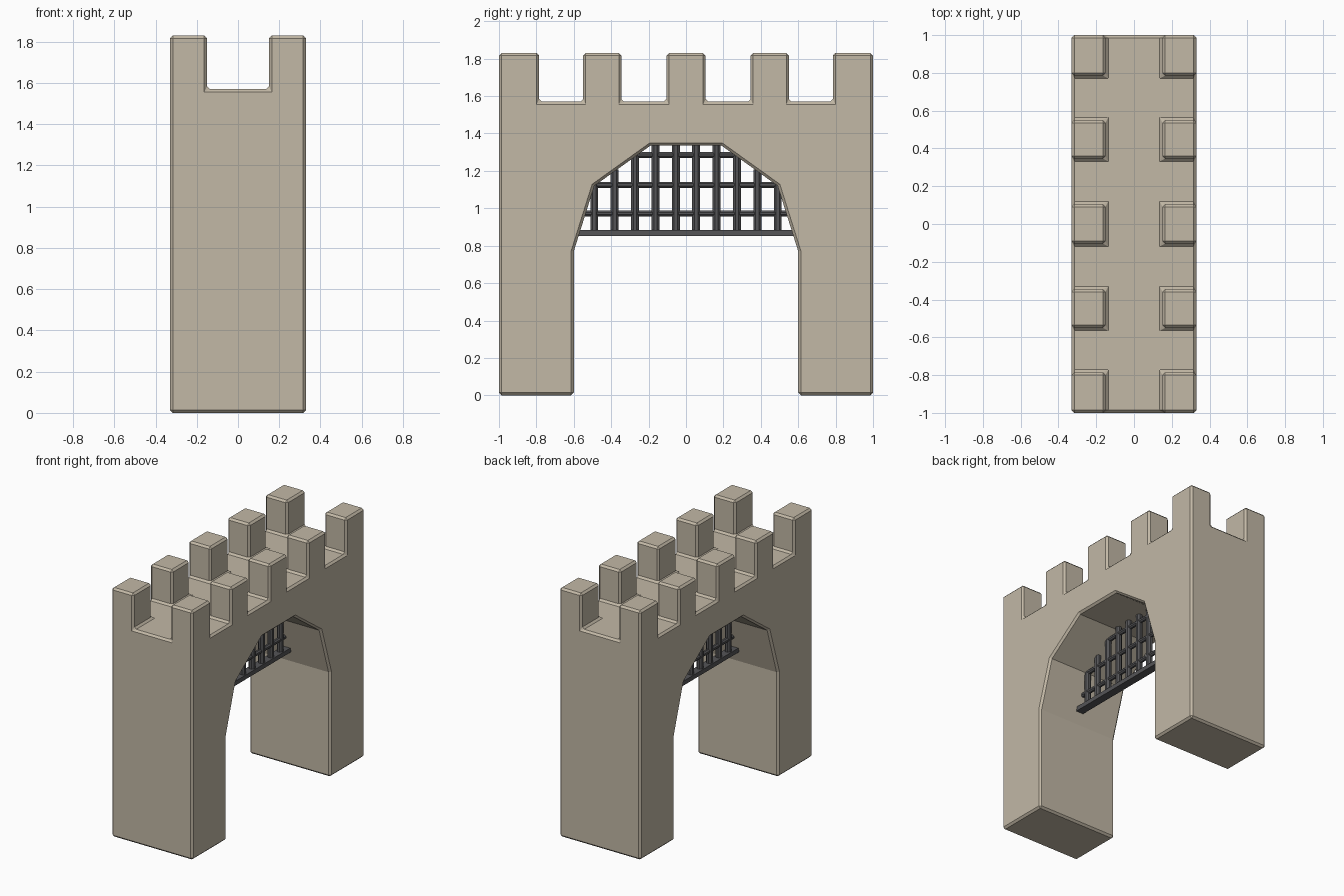
import bpy, bmesh, math
from mathutils import Matrix

if "Cube" in bpy.data.objects:
    bpy.data.objects.remove(bpy.data.objects["Cube"])


def material(name, rgb):
    m = bpy.data.materials.new(name)
    m.diffuse_color = (*rgb, 1)
    m.use_nodes = True
    m.node_tree.nodes["Principled BSDF"].inputs["Base Color"].default_value = m.diffuse_color
    return m


def finish(name, bm, mat):
    bmesh.ops.recalc_face_normals(bm, faces=bm.faces[:])
    me = bpy.data.meshes.new(name)
    bm.to_mesh(me)
    bm.free()
    ob = bpy.data.objects.new(name, me)
    bpy.context.collection.objects.link(ob)
    me.materials.append(mat)
    return ob


stone = material("stone", (0.54, 0.48, 0.38))
iron = material("iron", (0.09, 0.09, 0.095))

# Gatehouse: arch profile swept across x, merlons extruded from the top
FLOOR, TOP = 1.57, 1.83
arch = [(0.6, 0), (0.6, 0.77), (0.49, 1.12), (0.19, 1.335)]
y_cuts = [-1, -0.785, -0.55, -0.345, -0.105, 0.105, 0.345, 0.55, 0.785, 1]
profile = [(y, FLOOR) for y in y_cuts] + [(1, 0)] + arch
profile += [(-y, z) for y, z in reversed(arch)] + [(-1, 0)]

bm = bmesh.new()
rings = [[bm.verts.new((x, y, z)) for y, z in profile]
         for x in (-0.33, -0.15, 0.15, 0.33)]
bm.faces.new(rings[0])
bm.faces.new(rings[-1])
n = len(profile)
merlons = []
for s in range(3):
    a, b = rings[s], rings[s + 1]
    for i in range(n):
        j = (i + 1) % n
        f = bm.faces.new((a[i], a[j], b[j], b[i]))
        if s != 1 and i < 9 and i % 2 == 0:
            merlons.append(f)
bmesh.ops.recalc_face_normals(bm, faces=bm.faces[:])
caps = bmesh.ops.extrude_discrete_faces(bm, faces=merlons)["faces"]
for f in caps:
    for v in f.verts:
        v.co.z = TOP
bmesh.ops.dissolve_limit(bm, angle_limit=math.radians(1),
                         verts=bm.verts[:], edges=bm.edges[:])
wall = finish("gatehouse_wall", bm, stone)
bev = wall.modifiers.new("chamfer", 'BEVEL')
bev.width, bev.segments = 0.014, 1
bev.limit_method, bev.angle_limit = 'ANGLE', math.radians(50)


def arch_height(y):
    y = abs(y)
    if y < 0.19:
        return 1.335
    if y < 0.49:
        return 1.335 - (y - 0.19) / 0.30 * 0.215
    return 1.12 - (y - 0.49) / 0.11 * 0.35


def bar(bm, radius, length, matrix):
    bmesh.ops.create_cone(bm, cap_ends=True, segments=8, radius1=radius,
                          radius2=radius, depth=length,
                          matrix=matrix @ Matrix.Rotation(math.pi / 8, 4, 'Z'))


# Upright portcullis bars, reaching up to the arch
bm = bmesh.new()
for k in range(10):
    y = (k - 4.5) * 0.109
    h = arch_height(y) + 0.01
    bar(bm, 0.023, h - 0.86, Matrix.Translation((0, y, (h + 0.86) / 2)))
finish("portcullis_uprights", bm, iron)

# Cross bars
bm = bmesh.new()
for z, half in ((0.972, 0.545), (1.125, 0.49), (1.285, 0.275)):
    bar(bm, 0.017, 2 * half,
        Matrix.Translation((0, 0, z)) @ Matrix.Rotation(math.pi / 2, 4, 'X'))
finish("portcullis_crossbars", bm, iron)

# Flat bottom rail
bm = bmesh.new()
bmesh.ops.create_cube(bm, size=1, matrix=Matrix.Translation((0, 0, 0.868))
                      @ Matrix.Diagonal((0.06, 1.15, 0.032, 1)))
finish("portcullis_bottom_rail", bm, iron)
